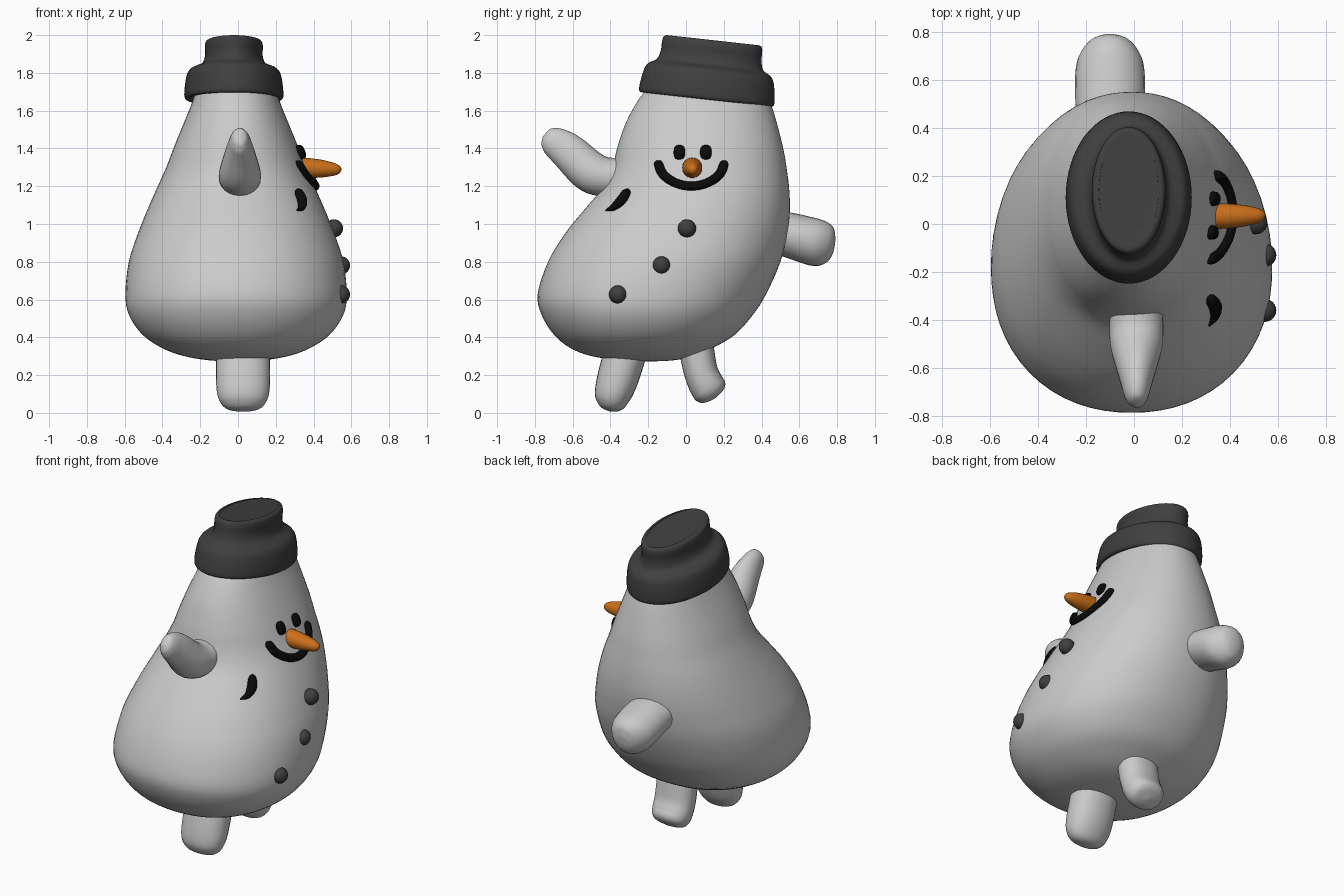
import bpy, bmesh
from math import sin, cos, pi, radians
from mathutils import Vector, Matrix


def material(name, rgb):
    m = bpy.data.materials.new(name)
    m.diffuse_color = (*rgb, 1)
    return m


DARK = material("charcoal", (0.05, 0.05, 0.05))
BLACK = material("black", (0.003, 0.003, 0.003))
ORANGE = material("orange", (0.6, 0.16, 0.01))


def smooth_keys(keys, sub):
    """Catmull-Rom interpolation of rows of numbers."""
    out = []
    for i in range(len(keys) - 1):
        a, b, c, d = (keys[max(i - 1, 0)], keys[i], keys[i + 1], keys[min(i + 2, len(keys) - 1)])
        for s in range(sub):
            t = s / sub
            out.append([0.5 * (2 * q + (r - p) * t + (2 * p - 5 * q + 4 * r - w) * t * t
                               + (3 * q - p - 3 * r + w) * t ** 3)
                        for p, q, r, w in zip(a, b, c, d)])
    return out + [list(keys[-1])]


def finish(name, bm, mat=None):
    bmesh.ops.recalc_face_normals(bm, faces=bm.faces)
    me = bpy.data.meshes.new(name)
    bm.to_mesh(me)
    bm.free()
    for p in me.polygons:
        p.use_smooth = True
    me.set_sharp_from_angle(angle=radians(50))
    if mat:
        me.materials.append(mat)
    ob = bpy.data.objects.new(name, me)
    bpy.context.collection.objects.link(ob)
    return ob


def loft(name, rings, mat=None, n=32, power=2.0):
    """Skin a list of (centre, u axis, v axis) elliptical rings, closed at both ends."""
    bm = bmesh.new()
    rows = []
    for c, u, v in rings:
        row = []
        for k in range(n):
            a = 2 * pi * k / n
            ca, sa = cos(a), sin(a)
            f = (abs(ca) ** power + abs(sa) ** power) ** (-1 / power)
            row.append(bm.verts.new(c + u * ca * f + v * sa * f))
        rows.append(row)
    for r, s in zip(rows, rows[1:]):
        for k in range(n):
            bm.faces.new((r[k], r[k - 1], s[k - 1], s[k]))
    bm.faces.new(rows[0])
    bm.faces.new(rows[-1])
    return finish(name, bm, mat)


def tube(name, keys, side, mat=None, n=24, sub=5, power=2.0):
    """Keys are x, y, z, half width in the path plane, half width along side."""
    pts = smooth_keys(keys, sub)
    rings = []
    for i, p in enumerate(pts):
        t = Vector(pts[min(i + 1, len(pts) - 1)][:3]) - Vector(pts[max(i - 1, 0)][:3])
        v = (side - t * side.dot(t) / t.length_squared).normalized()
        u = t.cross(v).normalized()
        rings.append((Vector(p[:3]), u * p[3], v * p[4]))
    return loft(name, rings, mat, n, power)


X, Y = Vector((1, 0, 0)), Vector((0, 1, 0))
FULL = 2.15  # slightly squarer than an ellipse

# Body: z, y min, y max, x half width
BODY = smooth_keys([
    (.272, -.21, -.19, .01), (.279, -.36, -.06, .15), (.303, -.51, .05, .285),
    (.345, -.615, .145, .395), (.415, -.70, .26, .497), (.52, -.765, .355, .568),
    (.63, -.785, .425, .586), (.80, -.73, .50, .568), (.95, -.64, .537, .52),
    (1.08, -.535, .55, .468), (1.20, -.435, .545, .415), (1.30, -.39, .532, .37),
    (1.40, -.365, .515, .332), (1.52, -.325, .485, .283), (1.62, -.275, .455, .242),
    (1.70, -.22, .42, .212), (1.75, -.17, .38, .18)], 4)
loft("body", [(Vector((-.01, (a + b) / 2, z)), X * r, Y * (b - a) / 2)
              for z, a, b, r in BODY], n=64, power=FULL)


def surface_x(y, z):
    """x of the body's face side at a given y and z."""
    for p, q in zip(BODY, BODY[1:]):
        if p[0] <= z <= q[0]:
            t = (z - p[0]) / (q[0] - p[0])
            a, b, r = (p[i] + (q[i] - p[i]) * t for i in (1, 2, 3))
            d = abs((y - (a + b) / 2) / ((b - a) / 2))
            return -.01 + r * max(0, 1 - d ** FULL) ** (1 / FULL)


# Hat: two stacked oval tiers, tilted; height, x and y half widths
tilt = Matrix.Rotation(radians(-6.3), 3, 'X')
hat = smooth_keys([
    (.03, .20, .30), (.0, .235, .335), (-.002, .252, .352), (.012, .262, .36),
    (.05, .261, .358), (.10, .255, .35), (.135, .246, .34), (.158, .228, .322),
    (.17, .20, .30), (.182, .173, .284), (.205, .158, .273), (.24, .152, .267),
    (.27, .154, .267), (.297, .151, .264), (.309, .141, .254), (.312, .125, .238),
    (.307, .115, .228), (.306, .02, .04)], 3)
loft("hat", [(Vector((-.022, .108, 1.663)) + tilt @ Vector((0, 0, h)), X * a, tilt @ (Y * b))
             for h, a, b in hat], DARK, n=64)

# Arms
tube("raised_arm", [
    (.01, -.34, 1.25, .10, .11), (.01, -.43, 1.25, .105, .112), (.01, -.51, 1.28, .11, .108),
    (.01, -.61, 1.372, .10, .08), (.01, -.665, 1.414, .09, .064), (.01, -.715, 1.443, .073, .05),
    (.01, -.745, 1.457, .046, .032), (.01, -.757, 1.463, .004, .004)], X)
tube("lowered_arm", [
    (-.10, .38, .975, .11, .14), (-.10, .53, .945, .118, .145), (-.10, .62, .921, .123, .145),
    (-.10, .685, .902, .125, .135), (-.10, .732, .889, .115, .11), (-.10, .764, .88, .088, .078),
    (-.10, .781, .876, .048, .042), (-.10, .786, .875, .004, .004)], X)

# Legs
tube("planted_leg", [
    (.027, -.29, .42, .11, .143), (.027, -.335, .27, .112, .143), (.027, -.365, .17, .108, .143),
    (.027, -.387, .10, .098, .137), (.027, -.398, .052, .08, .118), (.027, -.406, .021, .05, .08),
    (.027, -.409, .009, .005, .008)], X, power=2.2)
tube("kicking_leg", [
    (.02, .04, .44, .092, .125), (.02, .06, .31, .092, .125), (.02, .08, .215, .09, .125),
    (.02, .108, .15, .093, .122), (.02, .132, .112, .09, .11), (.02, .148, .088, .062, .08),
    (.02, .155, .078, .005, .006)], X, power=2.3)


def face_stroke(name, marks, lift=.003, power=2.0):
    """Black stroke on the body surface: y, z, width, thickness."""
    tube(name, [(surface_x(y, z) + lift, y, z, w, d) for y, z, w, d in marks],
         Vector((1, 0, .35)), BLACK, n=16, power=power)


# Mouth, side mark and eyes
face_stroke("mouth", [(y, z, r, r) for y, z, r in (
    (-.15, 1.335, .004), (-.147, 1.32, .023), (-.12, 1.262, .025), (-.055, 1.217, .024),
    (.028, 1.2, .024), (.112, 1.217, .024), (.177, 1.262, .025), (.202, 1.32, .023), (.205, 1.335, .004))])
face_stroke("side_mark", [(y, z, r, r) for y, z, r in (
    (-.425, 1.073, .004), (-.385, 1.088, .019), (-.345, 1.122, .028),
    (-.318, 1.162, .025), (-.31, 1.18, .014), (-.309, 1.185, .002))], lift=.015)
for i, y in enumerate((-.035, .105)):
    face_stroke("eye_%d" % (i + 1), [(y, 1.342, .004, .004), (y, 1.347, .02, .016), (y, 1.363, .029, .024),
                                     (y, 1.395, .029, .024), (y, 1.411, .02, .016), (y, 1.416, .004, .004)],
                lift=.002, power=2.4)

# Carrot nose
tube("nose", [(.29, .033, 1.302, .05, .05), (.36, .033, 1.297, .053, .053), (.44, .034, 1.293, .047, .047),
              (.51, .035, 1.289, .033, .033), (.54, .036, 1.287, .018, .018),
              (.547, .036, 1.286, .002, .002)], Y, ORANGE)

# Buttons
for i, (x, y, z) in enumerate(((.508, .005, .977), (.545, -.13, .781), (.545, -.36, .627))):
    bm = bmesh.new()
    bmesh.ops.create_uvsphere(bm, u_segments=24, v_segments=14, radius=.048,
                              matrix=Matrix.Translation((x, y, z)))
    finish("button_%d" % (i + 1), bm, DARK)
